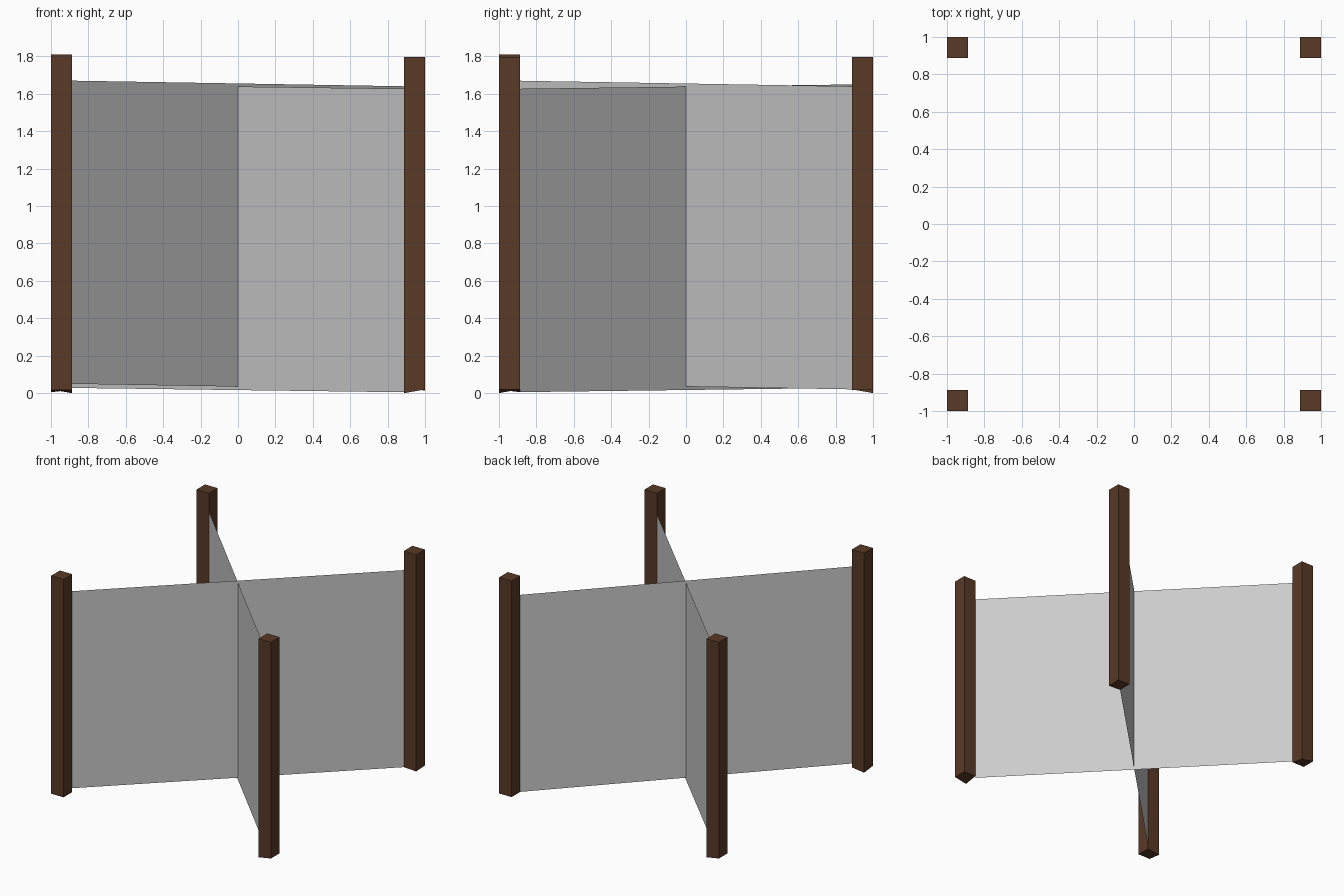
import bpy

if "Cube" in bpy.data.objects:
    bpy.data.objects.remove(bpy.data.objects["Cube"])

wood = bpy.data.materials.new("dark_wood")
wood.diffuse_color = (0.10, 0.041, 0.02, 1)
wood.use_nodes = True
wood.node_tree.nodes["Principled BSDF"].inputs["Base Color"].default_value = wood.diffuse_color

OUT, INN = 1.0, 0.887


def make_object(name, verts, faces, material=None):
    mesh = bpy.data.meshes.new(name)
    mesh.from_pydata(verts, [], faces)
    mesh.update()
    obj = bpy.data.objects.new(name, mesh)
    bpy.context.collection.objects.link(obj)
    if material:
        mesh.materials.append(material)
    return obj


# Square corner post; one bottom corner is cut slightly long
def post(name, sx, sy, bottom, top, long_corner, low):
    a, b = OUT, INN
    ring = [(a, a), (b, a), (b, b), (a, b)]
    if sx * sy < 0:
        ring.reverse()
    verts = []
    for x, y in ring:
        verts.append((sx * x, sy * y, low if (x, y) == long_corner else bottom))
    verts += [(sx * x, sy * y, top) for x, y in ring]
    faces = [(3, 2, 1, 0), (4, 5, 6, 7)]
    faces += [(i, (i + 1) % 4, (i + 1) % 4 + 4, i + 4) for i in range(4)]
    make_object(name, verts, faces, wood)


# Four posts
post("post_front_left", -1, -1, 0.018, 1.81, (OUT, INN), 0.005)
post("post_front_right", 1, -1, 0.02, 1.797, (INN, OUT), 0.0)
post("post_back_left", -1, 1, 0.02, 1.797, (INN, OUT), 0.0)
post("post_back_right", 1, 1, 0.02, 1.797, (OUT, INN), 0.015)


# Thin sheet running diagonally between opposite posts, slightly sloped
def sheet(name, side, z_left, z_right, height):
    p, q = (-INN, side * INN), (INN, -side * INN)
    verts = [(*p, z_left), (*q, z_right),
             (*q, z_right + height), (*p, z_left + height)]
    make_object(name, verts, [(0, 1, 2, 3)])


# Two crossing sheets
sheet("sheet_front_left_to_back_right", -1, 0.05, 0.02, 1.62)
sheet("sheet_back_left_to_front_right", 1, 0.028, 0.005, 1.622)
